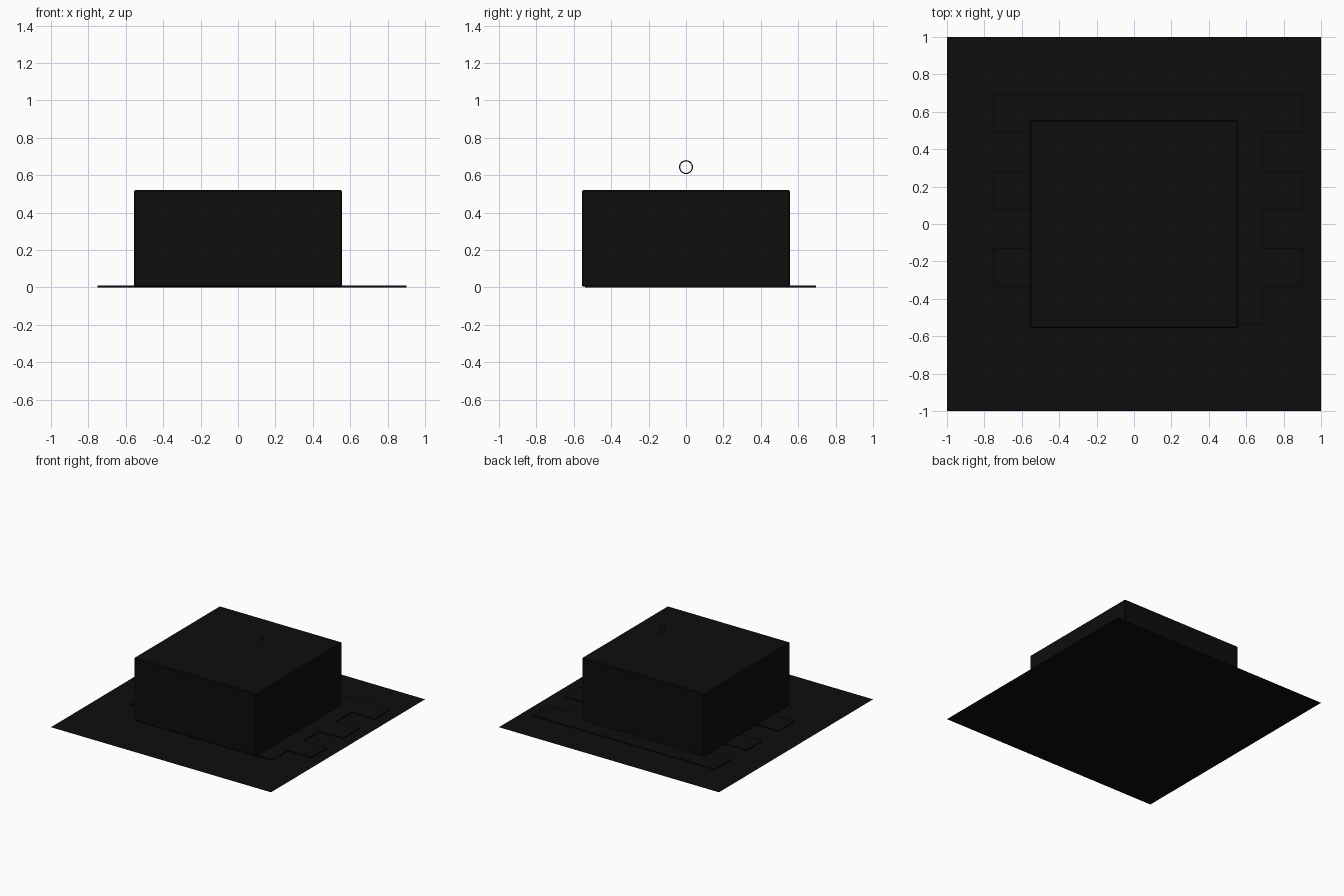
import bpy, bmesh, math

if "Cube" in bpy.data.objects:
    bpy.data.objects.remove(bpy.data.objects["Cube"])

black = bpy.data.materials.new("near_black")
black.diffuse_color = (0.004, 0.004, 0.004, 1)
black.use_nodes = True
black.node_tree.nodes["Principled BSDF"].inputs["Base Color"].default_value = black.diffuse_color


def finish(name, bm):
    bmesh.ops.recalc_face_normals(bm, faces=bm.faces)
    me = bpy.data.meshes.new(name)
    bm.to_mesh(me)
    bm.free()
    me.materials.append(black)
    ob = bpy.data.objects.new(name, me)
    bpy.context.collection.objects.link(ob)
    return ob


def box(name, x0, x1, y0, y1, z0, z1, bevel=0):
    bm = bmesh.new()
    bmesh.ops.create_cube(bm, size=1)
    for v in bm.verts:
        v.co = (x0 + (v.co.x + .5) * (x1 - x0),
                y0 + (v.co.y + .5) * (y1 - y0),
                z0 + (v.co.z + .5) * (z1 - z0))
    if bevel:
        bmesh.ops.bevel(bm, geom=bm.edges[:], offset=bevel, segments=1, affect='EDGES')
    return finish(name, bm)


# thin ground sheet
bm = bmesh.new()
bmesh.ops.create_grid(bm, x_segments=1, y_segments=1, size=1)
finish("ground_sheet", bm)

# staggered paving rows: every second row is one tile longer at both ends
tile = 0.206
for r in range(6):
    y0 = -0.54 + r * tile
    x0, x1 = (-0.75, 0.90) if r % 2 else (-0.54, 0.69)
    box(f"paving_row_{r + 1}", x0, x1, y0, y0 + tile, 0, 0.009)

# main block with finely chamfered edges
box("main_block", -0.557, 0.557, -0.557, 0.557, 0.004, 0.52, 0.006)

# small flat ring floating over the roof, facing sideways
bm = bmesh.new()
n = 32
loops = [[bm.verts.new((0.21, r * math.cos(math.tau * i / n), 0.643 + r * math.sin(math.tau * i / n)))
          for i in range(n)] for r in (0.031, 0.037)]
for i in range(n):
    j = (i + 1) % n
    bm.faces.new((loops[0][i], loops[1][i], loops[1][j], loops[0][j]))
finish("floating_ring", bm)
